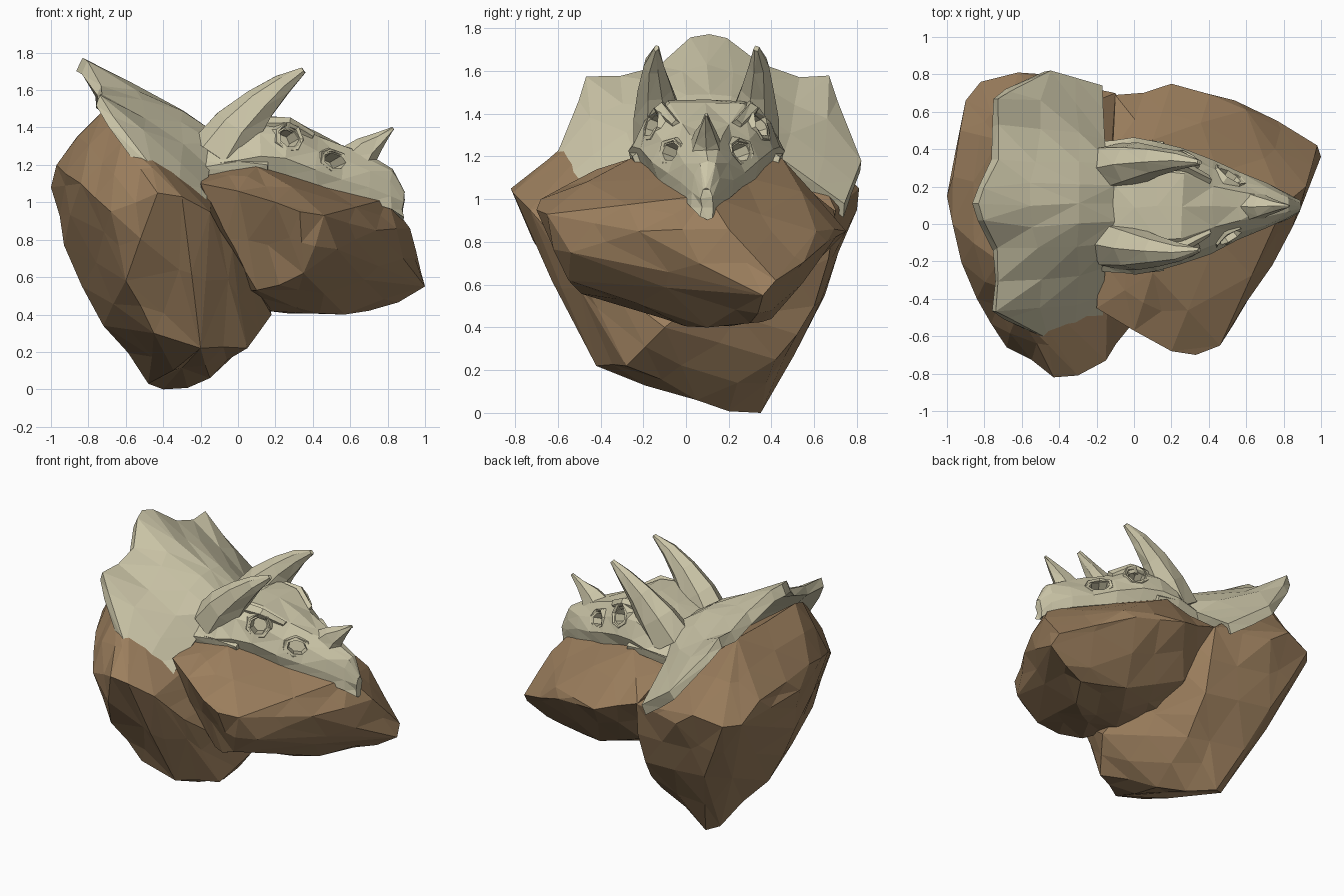
import bpy, bmesh, math, random
from mathutils import Vector

if "Cube" in bpy.data.objects:
    bpy.data.objects.remove(bpy.data.objects["Cube"])

random.seed(4)
CY = 0.095  # skull symmetry plane


def material(name, col):
    m = bpy.data.materials.new(name)
    m.diffuse_color = (*col, 1)
    m.use_nodes = True
    m.node_tree.nodes["Principled BSDF"].inputs["Base Color"].default_value = m.diffuse_color
    return m


BONE = material("bone", (0.60, 0.56, 0.39))
ROCK = material("rock", (0.33, 0.21, 0.11))


def finish(bm, name, mat):
    bmesh.ops.recalc_face_normals(bm, faces=bm.faces[:])
    me = bpy.data.meshes.new(name)
    bm.to_mesh(me)
    bm.free()
    ob = bpy.data.objects.new(name, me)
    bpy.context.collection.objects.link(ob)
    me.materials.append(mat)
    return ob


def rock(name, pts):
    """Convex hull, subdivided once and roughened between its corners."""
    bm = bmesh.new()
    for p in pts:
        bm.verts.new(p)
    bmesh.ops.convex_hull(bm, input=bm.verts[:])
    bmesh.ops.delete(bm, geom=[v for v in bm.verts if not v.link_faces], context='VERTS')
    long = [e for e in bm.edges if e.calc_length() > 0.28]
    bmesh.ops.subdivide_edges(bm, edges=long, cuts=1)
    bmesh.ops.triangulate(bm, faces=bm.faces[:])
    bm.normal_update()
    for v in bm.verts:
        if min((v.co - Vector(p)).length for p in pts) > 1e-3:
            v.co += v.normal * random.uniform(-0.02, 0.025)
    return finish(bm, name, ROCK)


def loft(name, rings, jitter=0.0):
    """Closed skin over equal-length rings, triangulated facets."""
    bm = bmesh.new()
    rows = [[bm.verts.new(Vector(p) + Vector([random.uniform(-jitter, jitter) for _ in p]))
             for p in r] for r in rings]
    n = len(rows[0])
    for a, b in zip(rows, rows[1:]):
        for i in range(n):
            j = (i + 1) % n
            bm.faces.new((a[i], a[j], b[j], b[i]))
    bm.faces.new(rows[0])
    bm.faces.new(rows[-1])
    bmesh.ops.recalc_face_normals(bm, faces=bm.faces[:])
    bmesh.ops.triangulate(bm, faces=bm.faces[:])
    return finish(bm, name, BONE)


def horn(name, path, sides=6, squash=0.8):
    """Tapered horn; path entries are (x, y, z, radius), bending in the xz plane."""
    rings = []
    for k, (x, y, z, r) in enumerate(path):
        a, b = path[max(k - 1, 0)], path[min(k + 1, len(path) - 1)]
        t = Vector((b[0] - a[0], 0, b[2] - a[2])).normalized()
        u = Vector((-t.z, 0, t.x))
        rings.append([Vector((x, y, z)) + u * r * math.cos(i * math.tau / sides)
                      + Vector((0, squash * r, 0)) * math.sin(i * math.tau / sides)
                      for i in range(sides)])
    return loft(name, rings, 0.004)


# Tall rear boulder
rock("rear_boulder", [
    (-1, .15, 1.08), (-.97, 0, 1.2), (-.93, .5, 1.12), (-.9, .66, 1.0), (-.82, .76, 1.0),
    (-.62, .81, 1.05), (-.48, .8, .95), (-.1, .7, .95), (-.72, -.2, 1.49), (-.72, .45, 1.49),
    (-.62, -.48, 1.33), (-.84, -.4, 1.1), (-.68, -.66, .95), (-.43, -.82, 1.05),
    (-.3, -.81, 1.03), (-.15, -.73, .95), (-.03, -.56, .75), (-.93, .1, .77),
    (-.72, .1, .34), (-.48, .3, .03), (-.4, .35, 0), (-.15, .05, .06), (-.2, -.42, .22),
    (.05, -.28, .22), (.18, -.1, .4), (-.45, -.44, .3), (-.6, -.57, .58), (-.1, .6, .5),
    (-.1, .42, .25), (-.6, .65, .55), (.05, .4, .8), (-.14, 0, 1.08)])

# Overhanging front boulder
rock("front_boulder", [
    (-.2, -.45, 1.1), (0, -.57, 1.06), (.2, -.68, 1.0), (.33, -.7, .95), (.46, -.65, .93),
    (.53, -.54, .75), (.74, -.22, .85), (.1, -.26, 1.19), (-.15, .1, 1.2), (.1, .45, 1.19),
    (.5, .1, 1.11), (.8, .1, 1.02), (.92, .2, .86), (1, .36, .55), (.98, .42, .62),
    (.6, .61, .85), (.54, .66, .8), (.2, .75, .85), (-.1, .69, .95), (.7, .3, .42),
    (.57, .1, .4), (.4, .4, .44), (.3, -.1, .44), (.15, 0, .42), (.1, -.4, .53),
    (.35, -.55, .62), (0, .5, .6), (-.15, .2, .5)])

# Skull body: stations of x, bottom z, top z, bottom half width, top half width
stations = [(-.3, 1.12, 1.36, .32, .14), (-.15, 1.14, 1.35, .34, .16), (0, 1.16, 1.4, .36, .2),
            (.12, 1.16, 1.47, .345, .18), (.26, 1.14, 1.46, .31, .18), (.42, 1.09, 1.37, .25, .11),
            (.56, 1.05, 1.31, .18, .07), (.7, 1.01, 1.25, .125, .05), (.82, .96, 1.18, .07, .035),
            (.885, .91, 1.06, .025, .015)]
rings = []
for x, zb, zt, wb, wt in stations:
    h = zt - zb
    half = [(wb * .9, zb), (wb, zb + .3 * h), ((wb + wt) * .56, zb + .66 * h), (wt, zt - .015)]
    ring = [(0, zb - .01)] + half + [(0, zt)] + [(-d, z) for d, z in reversed(half)]
    rings.append([(x, CY + d, z) for d, z in ring])
skull = loft("skull", rings, 0.009)

# Eye sockets and nostrils: carved pits with raised bony rims
pits = [("eye", (.27, .25, 1.345), (.5, 1, .35), .068, 1.0),
        ("nostril", (.51, .16, 1.22), (.7, 1, .4), .055, 1.45)]
for label, (x, d, z), n, r, stretch in pits:
    for s in (1, -1):
        rot = Vector((n[0], n[1] * s, n[2])).to_track_quat('Z', 'Y')
        side = rot.inverted() @ Vector((1, 0, 0))
        spin = math.atan2(side.y, side.x)
        place = lambda px, py, pz: (Vector((x, CY + d * s, z)) + rot @ Vector((
            px * math.cos(spin) - py * math.sin(spin),
            px * math.sin(spin) + py * math.cos(spin), pz)))
        angles = [i * math.tau / 7 for i in range(7)]
        cut = loft(label + "_cutter", [[place(k * r * stretch * math.cos(a), k * r * math.sin(a), h)
                                        for a in angles] for k, h in ((.7, -.09), (1, .12))])
        mod = skull.modifiers.new("pit", 'BOOLEAN')
        mod.operation, mod.solver, mod.object = 'DIFFERENCE', 'EXACT', cut
        bpy.context.view_layer.objects.active = skull
        bpy.ops.object.modifier_apply(modifier=mod.name)
        bpy.data.objects.remove(cut)
        bm = bmesh.new()
        prof = [(.95, -.04), (.98, .008), (1.2, .012), (1.6, -.04)]
        rows = [[bm.verts.new(place(k * r * stretch * math.cos(a), k * r * math.sin(a),
                                    h + random.uniform(-.008, .008))) for k, h in prof]
                for a in angles]
        for i in range(7):
            a, b = rows[i], rows[(i + 1) % 7]
            for j in range(4):
                bm.faces.new((a[j], a[(j + 1) % 4], b[(j + 1) % 4], b[j]))
        bmesh.ops.triangulate(bm, faces=bm.faces[:])
        finish(bm, label + "_rim", BONE)

# Neck frill: columns from centre outward, each front to back (x, side, z)
cols = [[(-.1, 0, 1.35), (-.3, 0, 1.49), (-.55, 0, 1.64), (-.83, 0, 1.77)],
        [(-.1, .1, 1.35), (-.3, .11, 1.48), (-.55, .12, 1.6), (-.81, .09, 1.75)],
        [(-.12, .21, 1.31), (-.3, .22, 1.43), (-.52, .23, 1.55), (-.73, .24, 1.63)],
        [(-.15, .34, 1.18), (-.3, .38, 1.31), (-.5, .4, 1.44), (-.72, .42, 1.57)],
        [(-.16, .5, 1.08), (-.31, .54, 1.2), (-.5, .55, 1.38), (-.73, .57, 1.57)],
        [(-.17, .63, .98), (-.31, .67, 1.08), (-.45, .71, 1.18), (-.66, .61, 1.46)]]
rings = []
for s, seq in ((-1, cols[:0:-1]), (1, cols)):
    for c in seq:
        top = [(x, CY + .01 + s * d, z) for x, d, z in c]
        rings.append(top + [(x - .03, y, z - .06) for x, y, z in reversed(top)])
loft("neck_frill", rings, 0.009)

# Brow horns and cheek bosses on both sides
for s in (1, -1):
    horn("brow_horn", [(-.1, CY + s * .2, 1.24, .17), (.0, CY + s * .225, 1.39, .14),
                       (.12, CY + s * .24, 1.525, .095), (.24, CY + s * .245, 1.63, .055),
                       (.35, CY + s * .235, 1.705, .016)], 7, 0.85)
    horn("brow_boss", [(.14, CY + s * .2, 1.41, .05), (.27, CY + s * .21, 1.415, .04),
                       (.4, CY + s * .14, 1.345, .03)], 5)
    horn("cheek_boss", [(-.2, CY + s * .3, 1.17, .06), (.0, CY + s * .325, 1.2, .05),
                        (.16, CY + s * .32, 1.19, .03)], 5)

# Nose horn
horn("nose_horn", [(.62, CY, 1.2, .12), (.69, CY, 1.285, .075),
                   (.76, CY, 1.34, .04), (.83, CY, 1.395, .008)])
